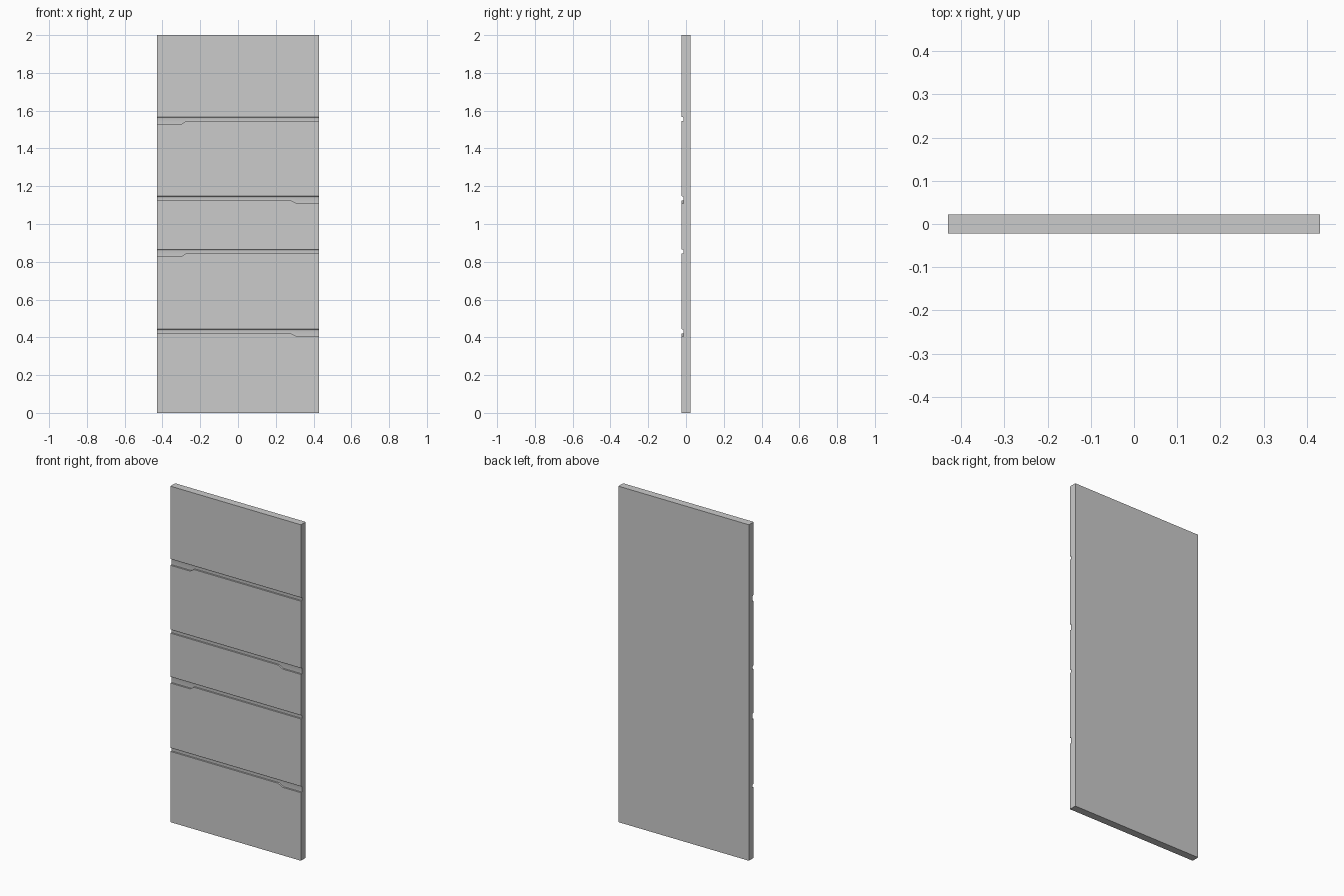
import bpy, bmesh, math

if "Cube" in bpy.data.objects:
    bpy.data.objects.remove(bpy.data.objects["Cube"])

W, T, H = 0.43, 0.0225, 2.0      # half width, half thickness, height
DEPTH, R = 0.01, 0.008           # groove depth, rounding under the top edge
GAP, STEP = 0.022, 0.016         # groove height, extra drop at the finger pull
STATIONS = [-W, -0.30, -0.275, 0.28, 0.31, W]
# groove top height and side of the finger pull
GROOVES = [(0.443, 1), (0.866, -1), (1.147, 1), (1.567, -1)]


def section(i):
    """Side profile of the panel at one station across its width."""
    pts = [(T, H), (T, 0), (-T, 0)]
    for top, side in GROOVES:
        wide = i <= 1 if side < 0 else i >= 4
        low = top - GAP - (STEP if wide else 0)
        pts += [(-T, low), (-T + DEPTH, low)]
        for k in range(5):       # coved upper wall
            a = math.pi / 2 * k / 4
            pts.append((-T + DEPTH * math.cos(a), top - R + R * math.sin(a)))
    return pts + [(-T, H)]


# Loft the panel through the stations
bm = bmesh.new()
rings = [[bm.verts.new((x, y, z)) for y, z in section(i)]
         for i, x in enumerate(STATIONS)]
n = len(rings[0])
for a, b in zip(rings, rings[1:]):
    for j in range(n):
        k = (j + 1) % n
        bm.faces.new((a[j], a[k], b[k], b[j]))
bm.faces.new(rings[0])
bm.faces.new(rings[-1])
bmesh.ops.recalc_face_normals(bm, faces=bm.faces)
mesh = bpy.data.meshes.new("drawer_front_panel")
bm.to_mesh(mesh)
bm.free()
panel = bpy.data.objects.new("drawer_front_panel", mesh)
bpy.context.collection.objects.link(panel)
panel.select_set(True)
bpy.context.view_layer.objects.active = panel
bpy.ops.object.shade_smooth_by_angle(angle=math.radians(30))
